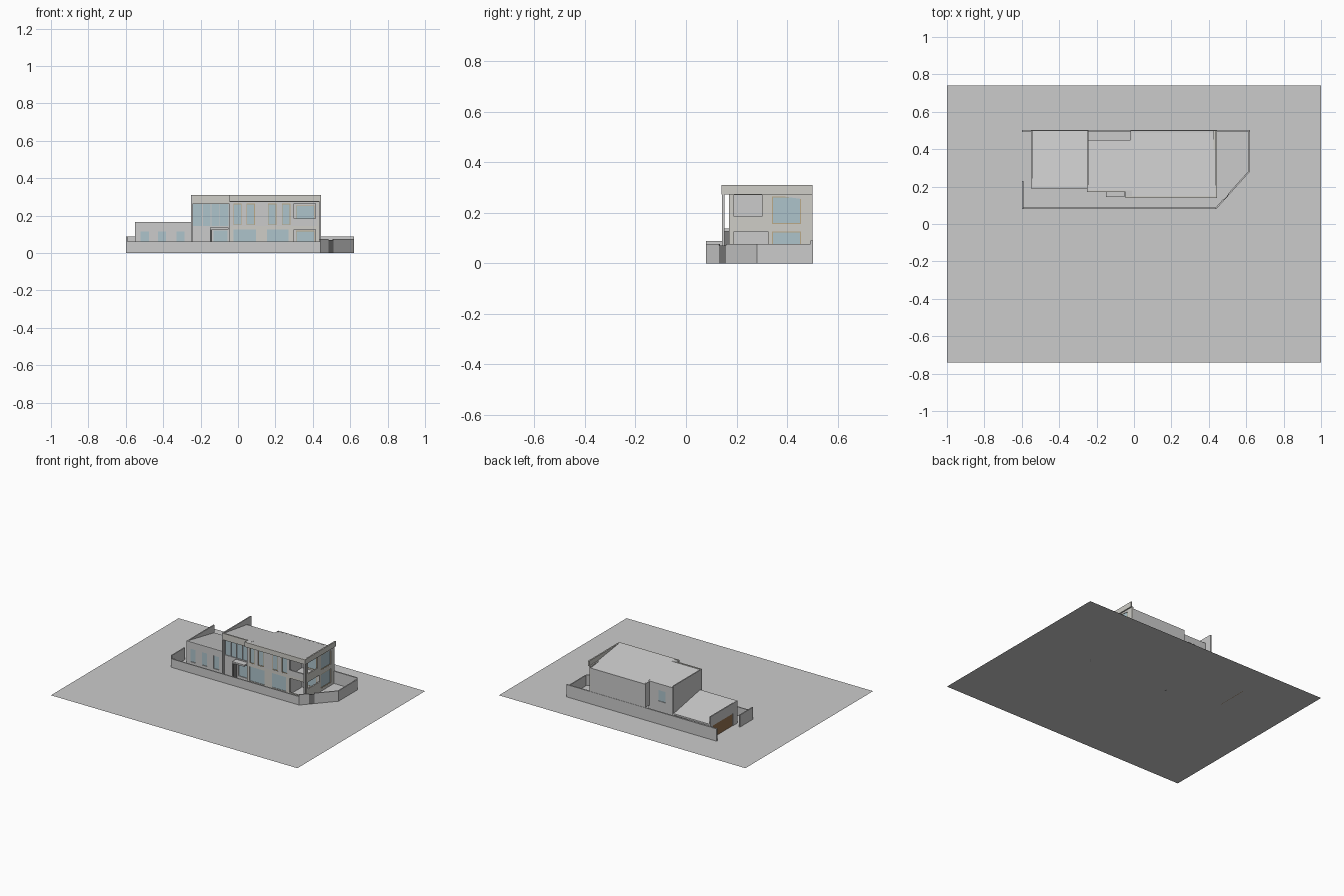
import bpy, bmesh, math
from mathutils import Vector

if "Cube" in bpy.data.objects:
    bpy.data.objects.remove(bpy.data.objects["Cube"])


def material(name, r, g, b):
    m = bpy.data.materials.new(name)
    m.diffuse_color = (r, g, b, 1)
    m.use_nodes = True
    m.node_tree.nodes["Principled BSDF"].inputs["Base Color"].default_value = m.diffuse_color
    return m


CREAM = material("pale_render", 0.62, 0.61, 0.57)
GLASS = material("window_glass", 0.42, 0.55, 0.60)
WOOD = material("timber", 0.30, 0.17, 0.08)
FRAME = material("window_frame", 0.50, 0.40, 0.25)
DARK = material("dark_wall", 0.2, 0.2, 0.2)


def finish(name, bm, mat=None):
    bmesh.ops.remove_doubles(bm, verts=bm.verts, dist=1e-5)
    bmesh.ops.recalc_face_normals(bm, faces=bm.faces)
    me = bpy.data.meshes.new(name)
    bm.to_mesh(me)
    bm.free()
    ob = bpy.data.objects.new(name, me)
    bpy.context.collection.objects.link(ob)
    if mat:
        me.materials.append(mat)
    return ob


def prism(name, pts, vec, mat=None):
    """Extrude a flat polygon along a vector."""
    bm = bmesh.new()
    f = bm.faces.new([bm.verts.new(p) for p in pts])
    r = bmesh.ops.extrude_face_region(bm, geom=[f], use_keep_orig=True)
    vs = [v for v in r["geom"] if isinstance(v, bmesh.types.BMVert)]
    bmesh.ops.translate(bm, verts=vs, vec=Vector(vec))
    return finish(name, bm, mat)


def box(name, x0, x1, y0, y1, z0, z1, mat=None):
    return prism(name, [(x0, y0, z0), (x1, y0, z0), (x1, y1, z0), (x0, y1, z0)],
                 (0, 0, z1 - z0), mat)


def wall(name, axis, d0, d1, a0, a1, z0, z1, holes=(), mat=None):
    """Wall along x or y, with rectangular holes (a0, a1, z0, z1)."""
    As = sorted({a0, a1, *[h[0] for h in holes], *[h[1] for h in holes]})
    Zs = sorted({z0, z1, *[h[2] for h in holes], *[h[3] for h in holes]})

    def solid(i, k):
        if not (0 <= i < len(As) - 1 and 0 <= k < len(Zs) - 1):
            return False
        a, z = (As[i] + As[i + 1]) / 2, (Zs[k] + Zs[k + 1]) / 2
        return not any(h[0] < a < h[1] and h[2] < z < h[3] for h in holes)

    bm = bmesh.new()

    def quad(*ps):
        bm.faces.new([bm.verts.new((a, d, z) if axis == "x" else (d, a, z)) for a, d, z in ps])

    for i in range(len(As) - 1):
        for k in range(len(Zs) - 1):
            if not solid(i, k):
                continue
            a, b, c, e = As[i], As[i + 1], Zs[k], Zs[k + 1]
            for d in (d0, d1):
                quad((a, d, c), (b, d, c), (b, d, e), (a, d, e))
            for di, s in ((-1, a), (1, b)):
                if not solid(i + di, k):
                    quad((s, d0, c), (s, d1, c), (s, d1, e), (s, d0, e))
            for dk, s in ((-1, c), (1, e)):
                if not solid(i, k + dk):
                    quad((a, d0, s), (b, d0, s), (b, d1, s), (a, d1, s))
    return finish(name, bm, mat)


def panes(name, axis, d, holes, framed=False):
    """Glass, and optionally a slim frame, filling each hole."""
    for i, (a0, a1, z0, z1) in enumerate(holes):
        wall(f"{name}_glass_{i}", axis, d, d + 0.002, a0, a1, z0, z1, (), GLASS)
        if framed:
            t = 0.004
            wall(f"{name}_frame_{i}", axis, d - 0.003, d + 0.005, a0, a1, z0, z1,
                 [(a0 + t, a1 - t, z0 + t, z1 - t)], FRAME)


def roof(name, x0, x1, y0, y1, zf, zb, t=0.012):
    """Single-pitch roof falling towards the back."""
    prism(name, [(x0, y0, zf), (x0, y1, zb), (x0, y1, zb - t), (x0, y0, zf - t)],
          (x1 - x0, 0, 0))


# ground sheet
bm = bmesh.new()
bm.faces.new([bm.verts.new(p) for p in
              ((-1, -.74, 0), (1, -.74, 0), (1, .74, 0), (-1, .74, 0))])
finish("ground", bm)

# low wing with garage door in its end
wing = [(x, x + .043, .02, .115) for x in (-.52, -.427, -.33)]
wall("wing_front_wall", "x", .19, .20, -.55, -.25, 0, .165, wing)
panes("wing_window", "x", .195, wing)
garage = [(.24, .475, 0, .09)]
wall("wing_end_wall", "y", -.55, -.542, .19, .50, 0, .165, garage)
wall("garage_door", "y", -.547, -.544, .24, .475, 0, .09, (), WOOD)
roof("wing_roof", -.542, -.25, .20, .50, .165, .108)

# main block side and back walls
wall("main_left_wall", "y", -.25, -.242, .17, .50, 0, .31)
right = [(.19, .30, .185, .27), (.34, .455, .155, .265),
         (.19, .325, .075, .125), (.34, .455, .02, .125)]
wall("main_right_wall", "y", .425, .435, .17, .50, 0, .275, right, CREAM)
panes("right_window", "y", .429, [right[1], right[3]], True)
wall("right_roof_fin", "y", .435, .445, .14, .50, .272, .31, (), CREAM)
wall("main_back_wall", "x", .49, .50, -.02, .435, .09, .262)
wall("recess_side_wall", "y", -.02, -.012, .45, .49, .09, .265)
recess = [(-.15, -.09, .14, .22)]
wall("recess_back_wall", "x", .44, .45, -.242, -.012, 0, .265, recess)
panes("recess_window", "x", .444, recess)

# glazed hall above the entrance
box("hall_fascia", -.242, -.045, .17, .18, .262, .31, CREAM)
hall = [(-.24, -.05, .145, .262), (-.13, -.055, .02, .12)]
wall("hall_front_wall", "x", .19, .20, -.242, -.045, 0, .27, hall)
panes("hall_window", "x", .195, hall)
for x in (-.19, -.145, -.098):
    box("hall_mullion", x - .002, x + .002, .188, .194, .145, .262)
box("entrance_canopy", -.15, -.05, .145, .19, .125, .137)
box("entrance_side", -.15, -.14, .145, .19, 0, .125, DARK)

# main front with tall upper windows and an open balcony corner
upper = [(-.025, .02, .15, .265), (.045, .09, .15, .265),
         (.16, .205, .15, .265), (.235, .28, .15, .265)]
lower = [(-.025, .095, .02, .125), (.155, .27, .02, .125)]
openings = [(.30, .415, .185, .265), (.30, .415, .02, .125)]
wall("main_front_lower", "x", .17, .18, -.045, .425, 0, .145, lower + openings[1:], CREAM)
wall("main_front_upper", "x", .17, .18, -.045, .425, .145, .275, upper + openings[:1])
panes("upper_window", "x", .174, upper, True)
panes("lower_window", "x", .174, lower)
wall("front_return_wall", "y", -.045, -.037, .18, .20, 0, .275)
box("first_floor", -.242, .425, .20, .44, .132, .142)
inner = [(.31, .41, .15, .255), (.31, .41, .02, .12)]
wall("balcony_back_wall", "x", .325, .333, .29, .425, 0, .27, inner)
panes("balcony_door", "x", .328, inner, True)
wall("balcony_side_wall", "y", .285, .293, .18, .333, 0, .27)
box("balcony_floor", .293, .425, .18, .325, .132, .142)
box("corner_post", .433, .443, .142, .152, 0, .272)

# main roof, its front fascia and soffit
box("front_fascia", -.045, .435, .14, .15, .275, .31, CREAM)
box("front_soffit", -.045, .435, .15, .18, .272, .278)
roof("main_roof_right", -.012, .435, .15, .50, .31, .26)
roof("main_roof_left", -.242, -.012, .18, .45, .306, .267)
box("roof_front_strip", -.045, -.012, .15, .18, .296, .308)

# garden walls
box("garden_wall_front", -.60, .44, .08, .088, 0, .062)
box("garden_wall_left", -.60, -.592, .08, .23, 0, .088)
box("garden_wall_back", -.60, .62, .492, .502, 0, .09)
box("garden_wall_right", .612, .62, .28, .492, 0, .076)


def diagonal(name, p, q, z1, t=.008, mat=None):
    d = (Vector(q) - Vector(p)).normalized() * t
    n = (-d.y, d.x)
    prism(name, [(*p, 0), (*q, 0), (q[0] + n[0], q[1] + n[1], 0),
                 (p[0] + n[0], p[1] + n[1], 0)], (0, 0, z1), mat)


diagonal("garden_wall_corner", (.44, .08), (.485, .13), .076)
diagonal("garden_gate", (.485, .13), (.51, .158), .07, .004, DARK)
diagonal("garden_wall_diagonal", (.51, .158), (.62, .28), .076)
